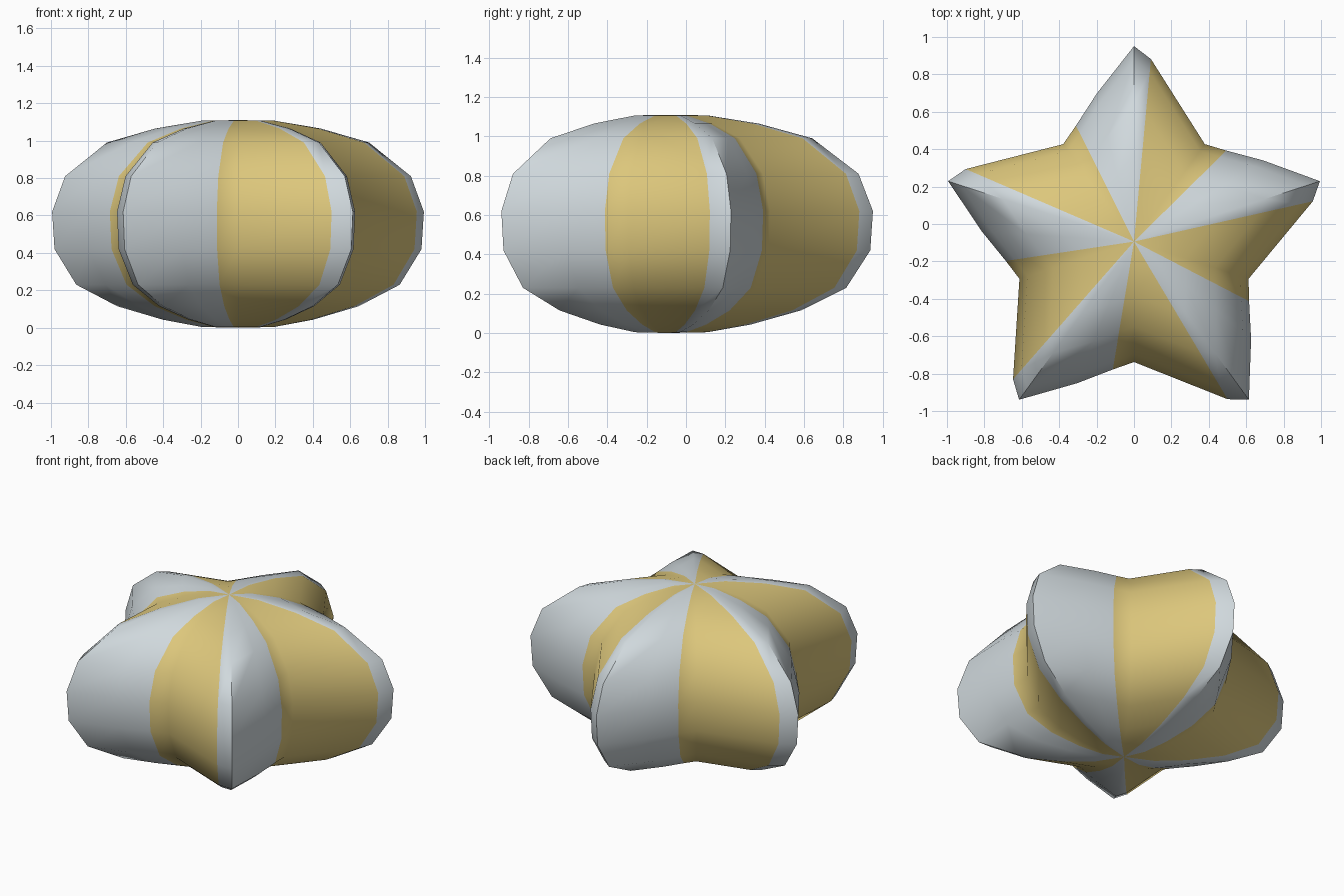
import bpy, bmesh, math

cube = bpy.data.objects.get("Cube")
if cube:
    bpy.data.objects.remove(cube)


def make_material(name, colour):
    mat = bpy.data.materials.new(name)
    mat.use_nodes = True
    mat.diffuse_color = colour
    bsdf = mat.node_tree.nodes["Principled BSDF"]
    bsdf.inputs["Base Color"].default_value = colour
    bsdf.inputs["Roughness"].default_value = 0.5
    return mat


silver = make_material("silver", (0.63, 0.69, 0.72, 1))
gold = make_material("gold", (0.72, 0.57, 0.20, 1))

# One arm of the star outline: angle from the tip in degrees, radius
ARM = [(-5.3, 0.98), (0, 1.045), (14.2, 0.815), (26.6, 0.693), (36, 0.644)]
SILVER_STEPS = 3  # the first three strips of each arm are silver, the rest gold
# Vertical profile: fraction of the outline radius, height
PROFILE = [(0.195, 0.004), (0.405, 0.043), (0.65, 0.115), (0.87, 0.23),
           (0.987, 0.42), (1, 0.62), (0.93, 0.81), (0.705, 0.99),
           (0.445, 1.065), (0.195, 1.107)]
CENTRE_Y = -0.094
HEIGHT = 1.11

outline = []
for arm in range(5):
    for angle, radius in ARM:
        a = math.radians(90 + 72 * arm + angle)
        outline.append((radius * math.cos(a), radius * math.sin(a)))

# Inflated star: scaled outlines stacked between two poles
bm = bmesh.new()
rings = [[bm.verts.new((x * s, y * s + CENTRE_Y, z)) for x, y in outline]
         for s, z in PROFILE]
bottom = bm.verts.new((0, CENTRE_Y, 0))
top = bm.verts.new((0, CENTRE_Y, HEIGHT))
count = len(outline)
for i in range(count):
    j = (i + 1) % count
    faces = [bm.faces.new((bottom, rings[0][j], rings[0][i])),
             bm.faces.new((top, rings[-1][i], rings[-1][j]))]
    for low, high in zip(rings, rings[1:]):
        faces.append(bm.faces.new((low[i], low[j], high[j], high[i])))
    for face in faces:
        face.material_index = 0 if i % len(ARM) < SILVER_STEPS else 1
bmesh.ops.recalc_face_normals(bm, faces=bm.faces)

mesh = bpy.data.meshes.new("star_cushion")
bm.to_mesh(mesh)
bm.free()
mesh.materials.append(silver)
mesh.materials.append(gold)
star = bpy.data.objects.new("star_cushion", mesh)
bpy.context.collection.objects.link(star)

# Smooth body with crisp arm tips
bpy.ops.object.select_all(action="DESELECT")
star.select_set(True)
bpy.context.view_layer.objects.active = star
bpy.ops.object.shade_smooth_by_angle(angle=math.radians(45))
